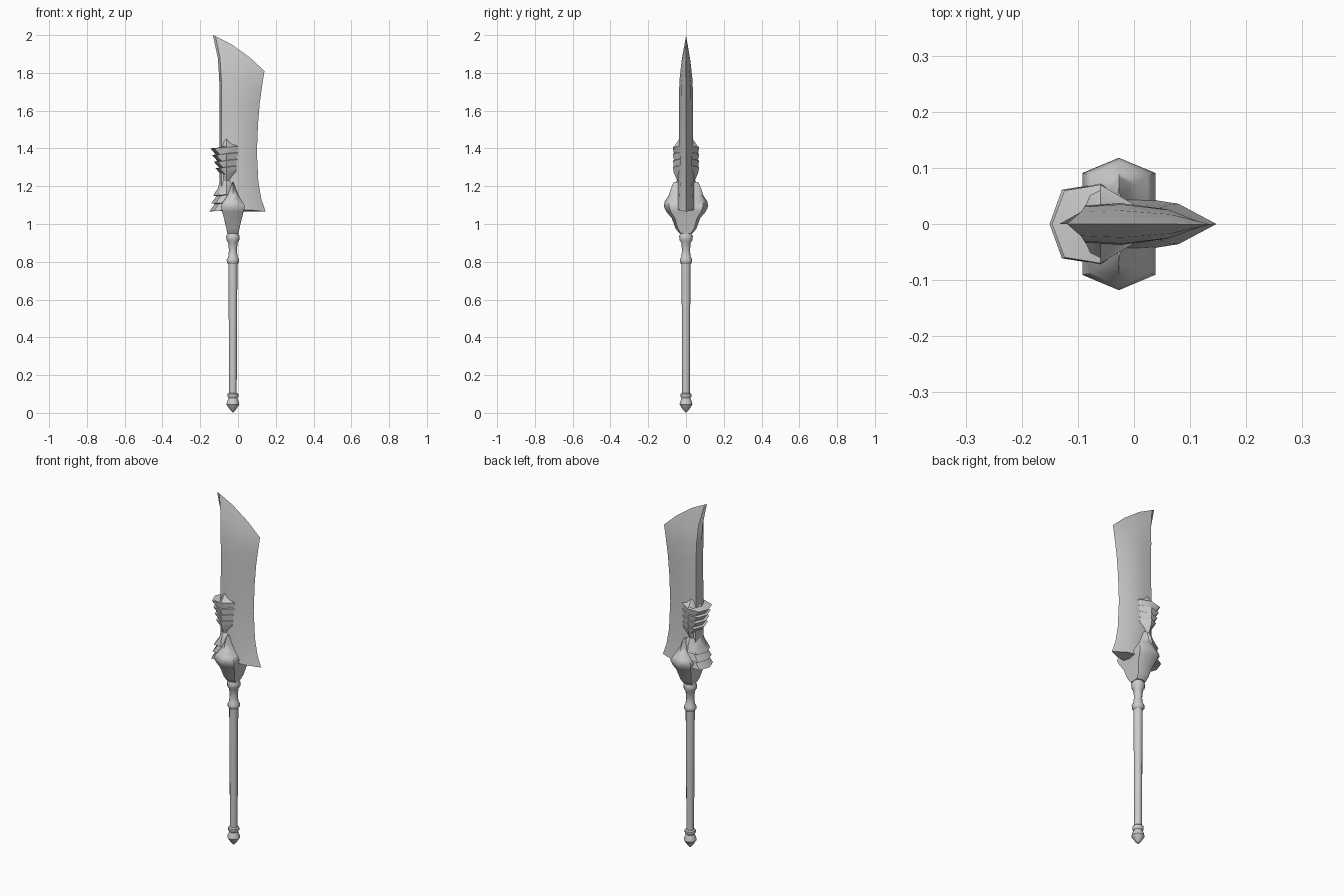
import bpy, bmesh, math

cube = bpy.data.objects.get("Cube")
if cube:
    bpy.data.objects.remove(cube)

steel = bpy.data.materials.new("grey steel")
steel.use_nodes = True
GREY = (0.6, 0.6, 0.6, 1)
steel.diffuse_color = GREY
steel.node_tree.nodes["Principled BSDF"].inputs["Base Color"].default_value = GREY

AXIS = -0.027  # x of the shaft axis


def loft(name, rings, angle=40):
    """Skin equal-length closed rings of points, cap both ends, shade by angle."""
    bm = bmesh.new()
    rows = [[bm.verts.new(p) for p in ring] for ring in rings]
    n = len(rows[0])
    for a, b in zip(rows, rows[1:]):
        for i in range(n):
            j = (i + 1) % n
            bm.faces.new((a[i], a[j], b[j], b[i]))
    bm.faces.new(rows[0][::-1])
    bm.faces.new(rows[-1])
    bmesh.ops.remove_doubles(bm, verts=bm.verts, dist=0.0004)
    bmesh.ops.recalc_face_normals(bm, faces=bm.faces)
    mesh = bpy.data.meshes.new(name)
    bm.to_mesh(mesh)
    bm.free()
    mesh.materials.append(steel)
    obj = bpy.data.objects.new(name, mesh)
    bpy.context.collection.objects.link(obj)
    bpy.ops.object.select_all(action="DESELECT")
    obj.select_set(True)
    bpy.context.view_layer.objects.active = obj
    bpy.ops.object.shade_smooth_by_angle(angle=math.radians(angle))
    return obj


def mirrored(half):
    """Close a half section (front side, first and last on y = 0) across y."""
    return half + [(x, -y, z) for x, y, z in half[-2:0:-1]]


def lathe(name, profile, sides=12):
    rings = []
    for r, z in profile:
        turn = [2 * math.pi * i / sides for i in range(sides)]
        rings.append([(AXIS + r * math.cos(a), r * math.sin(a), z) for a in turn])
    return loft(name, rings)


# Shaft with pommel and collars
lathe("pommel", [(0, 0), (0.014, 0.014), (0.034, 0.045), (0.031, 0.058), (0.023, 0.078),
                 (0.029, 0.086), (0.029, 0.1), (0.022, 0.106)])
lathe("shaft", [(0.02, 0.1), (0.022, 0.5), (0.024, 0.8)])
lathe("shaft_collar", [(0.022, 0.785), (0.032, 0.797), (0.033, 0.812), (0.025, 0.825),
                       (0.021, 0.86), (0.025, 0.9), (0.034, 0.915), (0.036, 0.935),
                       (0.028, 0.95), (0.03, 0.97)])

# Blade: spine at the left, cutting edge at the right
SECTION = [(0, 0), (0.05, 0.88), (0.35, 1), (0.72, 0.72), (1, 0)]


def blade_ring(left, right, z_left, z_right, thick, sag=0):
    half = []
    for u, t in SECTION:
        z = z_left + (z_right - z_left) * u + sag * 4 * u * (1 - u)
        half.append((left + (right - left) * u, -thick * t, z))
    return mirrored(half)


loft("blade", [blade_ring(*row) for row in [
    (-0.095, 0.147, 1.07, 1.065, 0.05, 0.008),
    (-0.096, 0.124, 1.13, 1.13, 0.048),
    (-0.097, 0.108, 1.22, 1.22, 0.042),
    (-0.097, 0.1, 1.4, 1.38, 0.038),
    (-0.097, 0.106, 1.55, 1.53, 0.037),
    (-0.097, 0.115, 1.68, 1.64, 0.037),
    (-0.1, 0.126, 1.78, 1.72, 0.035),
    (-0.107, 0.133, 1.88, 1.765, 0.024, 0.02),
    (-0.133, 0.14, 2.0, 1.81, 0, 0.022),
]])


# Spine ornaments: layered scales wrapping the back of the blade
def scale_ring(z, left, right, thick, lift):
    return mirrored([(left, 0, z), (left + 0.022, -thick * 0.85, z),
                     (-0.06, -thick, z + lift * 0.5), (right, -thick * 0.5, z + lift),
                     (right + 0.01, 0, z + lift)])


def ornament(name, z_low, z_high, teeth, start, stop, swell, lean):
    """Sawtooth stack of scales; lean > 0 points the teeth up, < 0 down."""
    rings = []
    for i in range(teeth):
        lo, hi = i / teeth, (i + 1) / teeth
        for f, out in ((lo + 0.02, lean < 0), (hi, lean > 0)):
            grow = start + (stop - start) * f
            rings.append(scale_ring(z_low + (z_high - z_low) * f,
                                    grow if out else grow + 0.02, 0.0,
                                    swell if out else swell - 0.006, 0.012))
    return rings


upper = ornament("upper", 1.26, 1.4, 4, -0.11, -0.146, 0.07, 1)
upper = [scale_ring(1.215, -0.097, -0.03, 0.04, 0)] + upper + [
    scale_ring(1.405, -0.1, -0.02, 0.06, 0.02), scale_ring(1.45, -0.092, -0.04, 0.036, 0)]
loft("upper_spine_ornament", upper)

lower = ornament("lower", 1.065, 1.19, 3, -0.151, -0.125, 0.072, -1)
lower = [scale_ring(1.08, -0.1, 0.0, 0.06, 0)] + lower + [
    scale_ring(1.23, -0.097, -0.02, 0.05, 0)]
loft("lower_spine_ornament", lower)


# Guard: ridged leaf with a spike climbing each face of the blade
def guard_ring(z, w, d):
    return mirrored([(AXIS - w - 0.0005, 0, z), (AXIS - w, -d * 0.77, z), (AXIS, -d, z),
                     (AXIS + w, -d * 0.77, z), (AXIS + w + 0.0005, 0, z)])


loft("guard", [guard_ring(*row) for row in [
    (0.95, 0.028, 0.034), (0.975, 0.034, 0.055), (1.03, 0.047, 0.075), (1.065, 0.056, 0.104),
    (1.095, 0.065, 0.118), (1.12, 0.05, 0.112), (1.15, 0.03, 0.092), (1.18, 0.017, 0.083),
    (1.222, 0.002, 0.066)]], 50)
